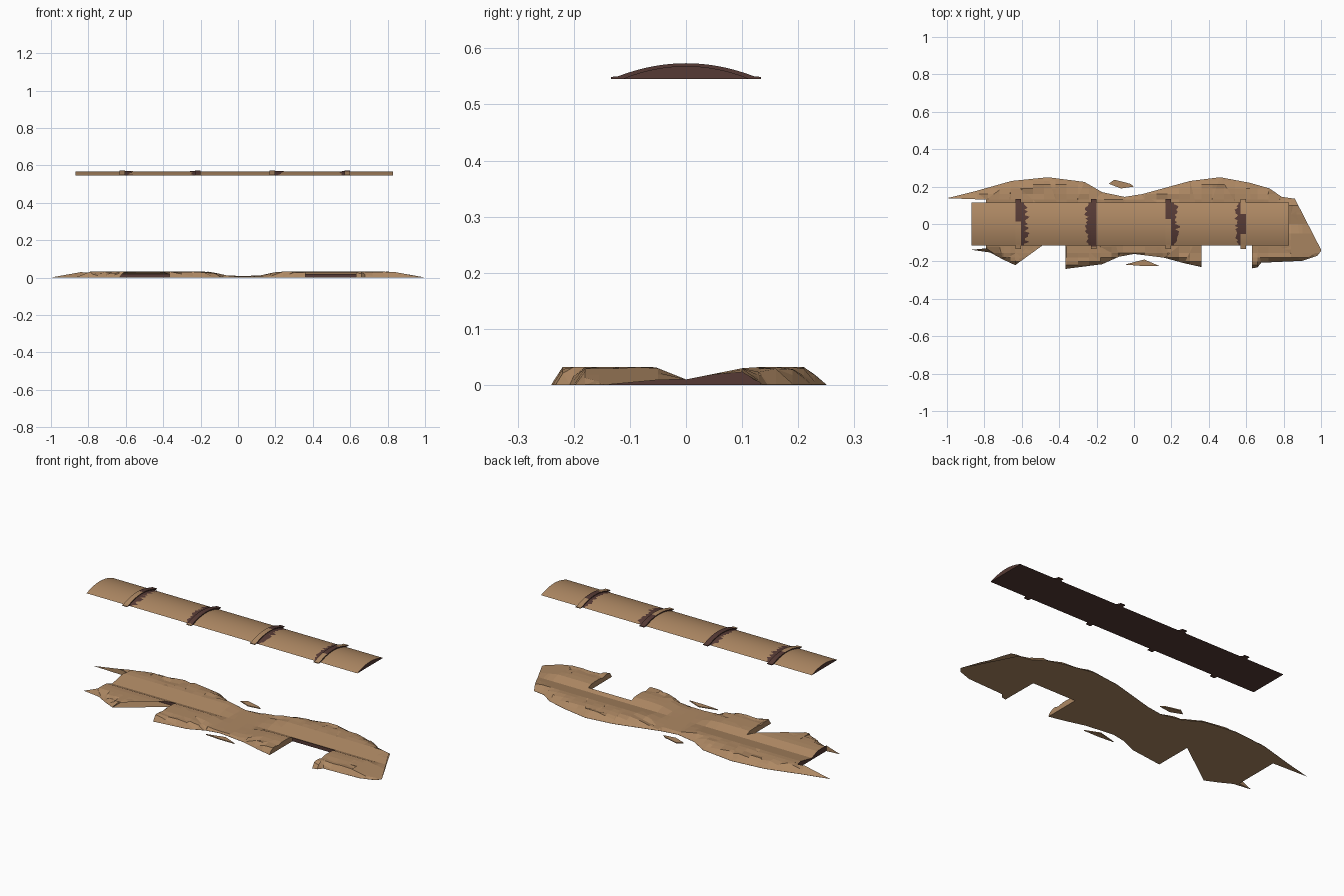
import bpy, bmesh, math, random
from mathutils import Vector

if "Cube" in bpy.data.objects:
    bpy.data.objects.remove(bpy.data.objects["Cube"])
random.seed(4)


def mat(name, c):
    m = bpy.data.materials.new(name)
    m.diffuse_color = (*c, 1)
    m.use_nodes = True
    m.node_tree.nodes["Principled BSDF"].inputs["Base Color"].default_value = m.diffuse_color
    return m


TAN = mat("sandy_tan", (0.42, 0.246, 0.125))
DARK = mat("dark_brown", (0.092, 0.042, 0.035))


def finish(bm, name, smooth=False):
    bmesh.ops.recalc_face_normals(bm, faces=bm.faces)
    me = bpy.data.meshes.new(name)
    bm.to_mesh(me)
    bm.free()
    me.materials.append(TAN)
    me.materials.append(DARK)
    ob = bpy.data.objects.new(name, me)
    bpy.context.collection.objects.link(ob)
    if smooth:
        bpy.context.view_layer.objects.active = ob
        ob.select_set(True)
        bpy.ops.object.shade_smooth_by_angle(angle=math.radians(30))
        ob.select_set(False)
    return ob


def lerp(pts, x):
    for (xa, ya), (xb, yb) in zip(pts, pts[1:]):
        if xa <= x <= xb:
            return ya + (yb - ya) * (x - xa) / max(xb - xa, 1e-6)
    return pts[0][1] if x < pts[0][0] else pts[-1][1]


# Ragged outlines of the ground slab: back edge and three front lobes
BACK = [(-1, .138), (-.85, .175), (-.655, .23), (-.46, .25), (-.265, .225),
        (-.17, .17), (-.05, .145), (.045, .16), (.3, .23), (.46, .25),
        (.62, .22), (.725, .19), (.79, .145), (.86, .135)]
LOBE_L = [(-.87, -.138), (-.77, -.152), (-.70, -.19), (-.635, -.22)]
LOBE_M = [(-.365, -.24), (-.17, -.215), (-.08, -.175), (0, -.16),
          (.16, -.18), (.27, -.21), (.36, -.23)]
LOBE_R = [(.632, -.237), (.66, -.232), (.68, -.207), (.9, -.197), (.98, -.17), (1, -.145)]
NB = -.025
OUTLINE = ([(-.79, -.13)] + LOBE_L + [(-.635, NB), (-.365, NB)] + LOBE_M +
           [(.36, NB), (.63, NB)] + LOBE_R + [(1, -.137), (.79, -.137), (.79, .133)] +
           BACK[::-1] + [(-.79, .13)])
FRONT = LOBE_L + LOBE_M + LOBE_R


def height(x, y):
    # shallow gullies along both axes, tapering to the ragged rim and tips
    hx = .01 + .02 * max(0, abs(x - .03) - .08) / .09
    hy = .01 + .02 * (-y / .05 if y < 0 else y / .1)
    h = min(.032, hx, hy, .001 + .18 * (1 - abs(x)))
    rim = 0.9 * (lerp(BACK, x) - y) if y > 0 else 1.6 * (y - lerp(FRONT, x))
    return max(.001, min(h, rim + .001))


def slab(name, outline, hfun, cuts):
    bm = bmesh.new()
    f = bm.faces.new([bm.verts.new((x, y, 0)) for x, y in outline])
    bmesh.ops.triangulate(bm, faces=[f])
    for co, no in cuts:
        bmesh.ops.bisect_plane(bm, geom=bm.verts[:] + bm.edges[:] + bm.faces[:],
                               plane_co=co, plane_no=no, dist=1e-5)
    ext = bmesh.ops.extrude_face_region(bm, geom=bm.faces[:], use_keep_orig=True)
    for v in ext["geom"]:
        if isinstance(v, bmesh.types.BMVert):
            v.co.z = hfun(v.co.x, v.co.y)
            # chipped rock
            if abs(v.co.y) > .12 and v.co.z > .012:
                v.co.z -= random.choice((0, 0, 0, .003, .007))
    bmesh.ops.recalc_face_normals(bm, faces=bm.faces)
    for f in bm.faces:
        c, n = f.calc_center_median(), f.normal
        # broken inner walls show dark
        if abs(n.z) < .2 and abs(c.y) < .145 and (abs(abs(c.x) - .79) < .01 or
                                                  (abs(c.y - NB) < .005 and abs(n.y) > .9)):
            f.material_index = 1
    return finish(bm, name)


cuts = [((x / 100, 0, 0), (1, 0, 0)) for x in range(-96, 97, 6)]
cuts += [((0, y, 0), (0, 1, 0)) for y in
         (-.22, -.2, -.18, -.155, -.12, -.085, -.05, 0, .05, .1, .13, .16, .19, .21, .23)]
slab("ground_slab", OUTLINE, height, cuts)

# Loose rock flakes beside the slab
for name, pts in (("flake_back", [(-.135, .215), (-.07, .19), (0, .2), (-.02, .215), (-.105, .237)]),
                  ("flake_front", [(-.05, -.217), (.04, -.224), (.135, -.224), (.055, -.19)])):
    slab(name, pts, lambda x, y: .005, [])

# Arched bodies
ZB = .545


def arch_z(y, w, h):
    return ZB + h * (1 - min(1, abs(y) / w) ** 2)


def arch(name, x0, x1, w, h, lip, rule, n=20):
    bm = bmesh.new()
    rings = []
    for x in (x0, x1):
        prof = [(y, max(arch_z(y, w, h), ZB + lip))
                for y in (-w + 2 * w * i / n for i in range(n + 1))]
        if lip:
            prof = [(-w, ZB)] + prof + [(w, ZB)]
        rings.append([bm.verts.new((x, y, z)) for y, z in prof])
    a, b = rings
    for i in range(len(a)):
        j = (i + 1) % len(a)
        bm.faces.new((a[i], a[j], b[j], b[i]))
    bm.faces.new(a)
    bm.faces.new(b[::-1])
    bmesh.ops.recalc_face_normals(bm, faces=bm.faces)
    for f in bm.faces:
        f.material_index = int(rule(f.calc_center_median(), f.normal))
    return finish(bm, name, True)


BW, BH = .115, .0235
arch("arched_beam", -.87, .83, BW, BH, 0,
     lambda c, n: n.z < -.5 or abs(n.x) > .9)


# Ragged dark stain hugging the beam
def stain(name, x0, x1, fixed_left):
    bm = bmesh.new()
    n, prev = 24, None
    mid = (x1 - x0) * .6
    for i in range(n + 1):
        y = -BW + 2 * BW * i / n
        j = random.uniform(0, mid) if 1 < i < n - 1 else mid
        a, b = (x0, x1 - j) if fixed_left else (x0 + j, x1)
        z = arch_z(y, BW, BH) + .0012
        row = [bm.verts.new((a, y, z)), bm.verts.new((b, y, z))]
        if prev:
            f = bm.faces.new((prev[0], prev[1], row[1], row[0]))
            f.material_index = 1
            if f.normal.z < 0:
                f.normal_flip()
        prev = row
    ob = finish(bm, name)
    if ob.data.polygons[len(ob.data.polygons) // 2].normal.z < 0:
        ob.data.flip_normals()


# Four straps across the beam, each with a stain on one side
STRAPS = [(-.618, lambda c: c.y > .01, True), (-.216, lambda c: c.y > -.12, False),
          (.184, lambda c: c.y > .03, True), (.584, lambda c: abs(c.y) < .05, False)]
for k, (x, dark, right) in enumerate(STRAPS):
    arch(f"strap_{k + 1}", x - .015, x + .015, .134, .0285, .004,
         lambda c, n, d=dark: n.z < -.5 or abs(n.x) > .9 or d(c))
    if right:
        stain(f"stain_{k + 1}", x + .01, x + .062, True)
    else:
        stain(f"stain_{k + 1}", x - .05, x - .01, False)
